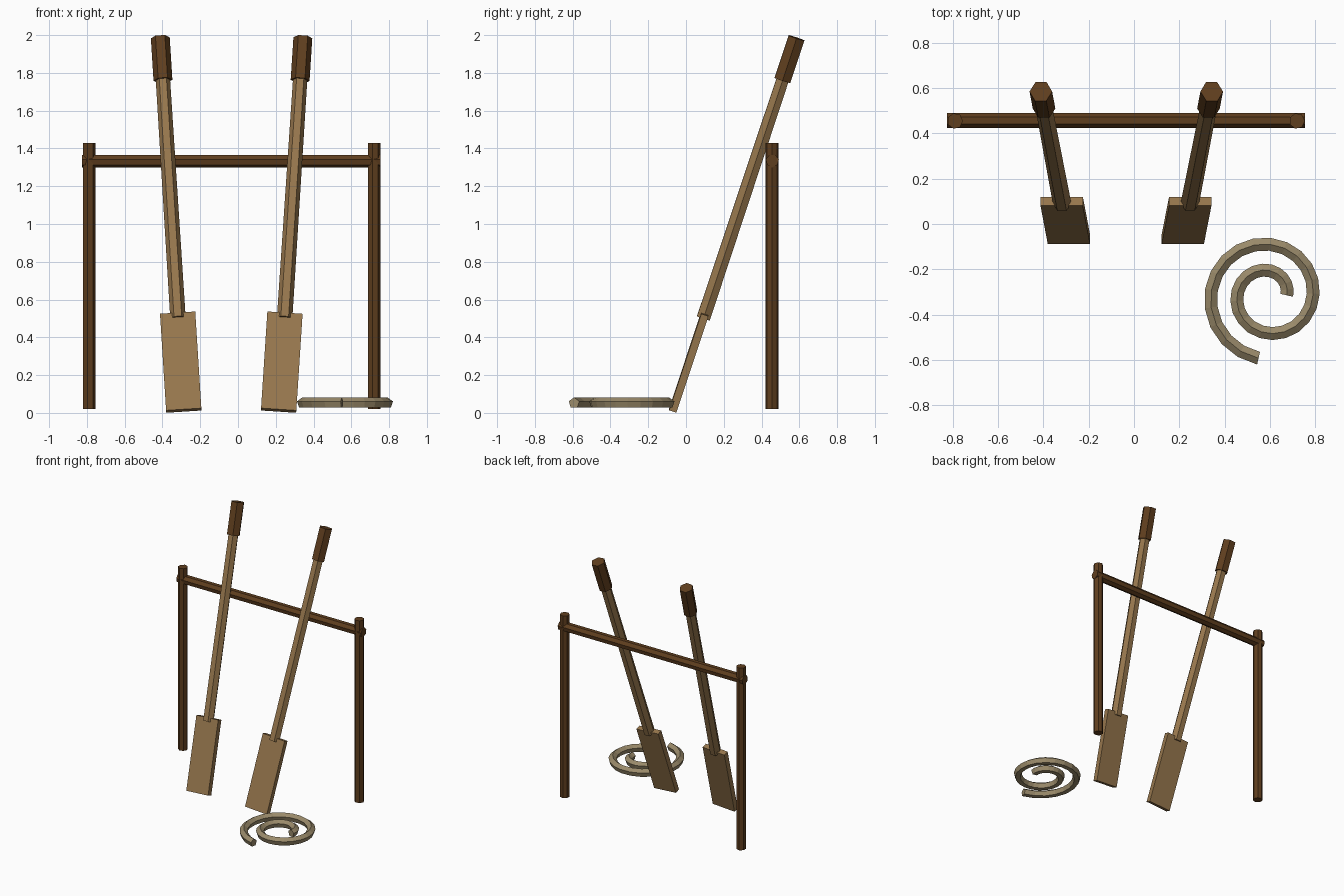
import bpy, bmesh, math
from mathutils import Matrix, Vector

cube = bpy.data.objects.get("Cube")
if cube:
    bpy.data.objects.remove(cube, do_unlink=True)


def make_material(name, hex_code):
    srgb = [int(hex_code[i:i + 2], 16) / 255 for i in (0, 2, 4)]
    color = [((c + 0.055) / 1.055) ** 2.4 for c in srgb] + [1]
    mat = bpy.data.materials.new(name)
    mat.use_nodes = True
    mat.diffuse_color = color
    mat.node_tree.nodes["Principled BSDF"].inputs["Base Color"].default_value = color
    return mat


dark_wood = make_material("dark_wood", "5f3e1e")
light_wood = make_material("light_wood", "97774d")
rope_tan = make_material("rope_tan", "9a8a6a")


def add_object(name, bm, mat):
    bmesh.ops.recalc_face_normals(bm, faces=bm.faces)
    mesh = bpy.data.meshes.new(name)
    bm.to_mesh(mesh)
    bm.free()
    mesh.materials.append(mat)
    obj = bpy.data.objects.new(name, mesh)
    bpy.context.collection.objects.link(obj)
    return obj


def rod(name, mat, frame, start, end, r1, r2, sides):
    """Faceted rod along the local z axis of a frame, one corner toward -y."""
    bm = bmesh.new()
    place = (frame @ Matrix.Translation((0, 0, (start + end) / 2))
             @ Matrix.Rotation(-math.pi / 2, 4, 'Z'))
    bmesh.ops.create_cone(bm, cap_ends=True, segments=sides, radius1=r1,
                          radius2=r2, depth=end - start, matrix=place)
    return add_object(name, bm, mat)


# Rack: two posts and a cross rail
for side, x in (("right", -0.79), ("left", 0.72)):
    rod(side + "_post", dark_wood, Matrix.Translation((x, 0.455, 0)),
        0.02, 1.43, 0.035, 0.035, 7)
rail_frame = Matrix.Translation((0, 0.457, 1.335)) @ Matrix.Rotation(math.pi / 2, 4, 'Y')
rod("cross_rail", dark_wood, rail_frame, -0.825, 0.755, 0.035, 0.035, 7)

# Two oars leaning back on the rail
for side, x, tilt in (("right", -0.287, -0.063), ("left", 0.215, 0.065)):
    frame = (Matrix.Translation((x, -0.07, 0.013))
             @ Matrix.Rotation(tilt, 4, 'Y') @ Matrix.Rotation(-0.32, 4, 'X'))
    blade = bmesh.new()
    size = Matrix.Diagonal((0.187, 0.04, 0.54, 1))
    bmesh.ops.create_cube(blade, size=1,
                          matrix=frame @ Matrix.Translation((0, 0, 0.27)) @ size)
    add_object(side + "_oar_blade", blade, light_wood)
    rod(side + "_oar_shaft", light_wood, frame, 0.515, 1.86, 0.041, 0.038, 6)
    rod(side + "_oar_grip", dark_wood, frame, 1.845, 2.082, 0.05, 0.05, 6)

# Coiled rope: a five-sided section swept along a flat spiral
steps, sweep, sides, radius = 36, math.radians(621), 5, 0.03
center = Vector((0.594, -0.315, 0.052))
growth = 0.029 / (math.pi / 2)
bm = bmesh.new()
rings = []
for i in range(steps + 1):
    a = sweep * i / steps
    out = Vector((math.cos(a), math.sin(a), 0))
    point = center + out * (0.081 + growth * a)
    tangent = Vector((-out.y, out.x, 0)) * (0.081 + growth * a) + out * growth
    across = Vector((tangent.y, -tangent.x, 0)).normalized()
    ring = []
    for k in range(sides):
        t = math.tau * k / sides
        offset = across * math.sin(t) + Vector((0, 0, math.cos(t)))
        ring.append(bm.verts.new(point + offset * radius))
    rings.append(ring)
for r, s in zip(rings, rings[1:]):
    for k in range(sides):
        n = (k + 1) % sides
        bm.faces.new((r[k], r[n], s[n], s[k]))
bm.faces.new(rings[0])
bm.faces.new(rings[-1])
add_object("rope_coil", bm, rope_tan)
